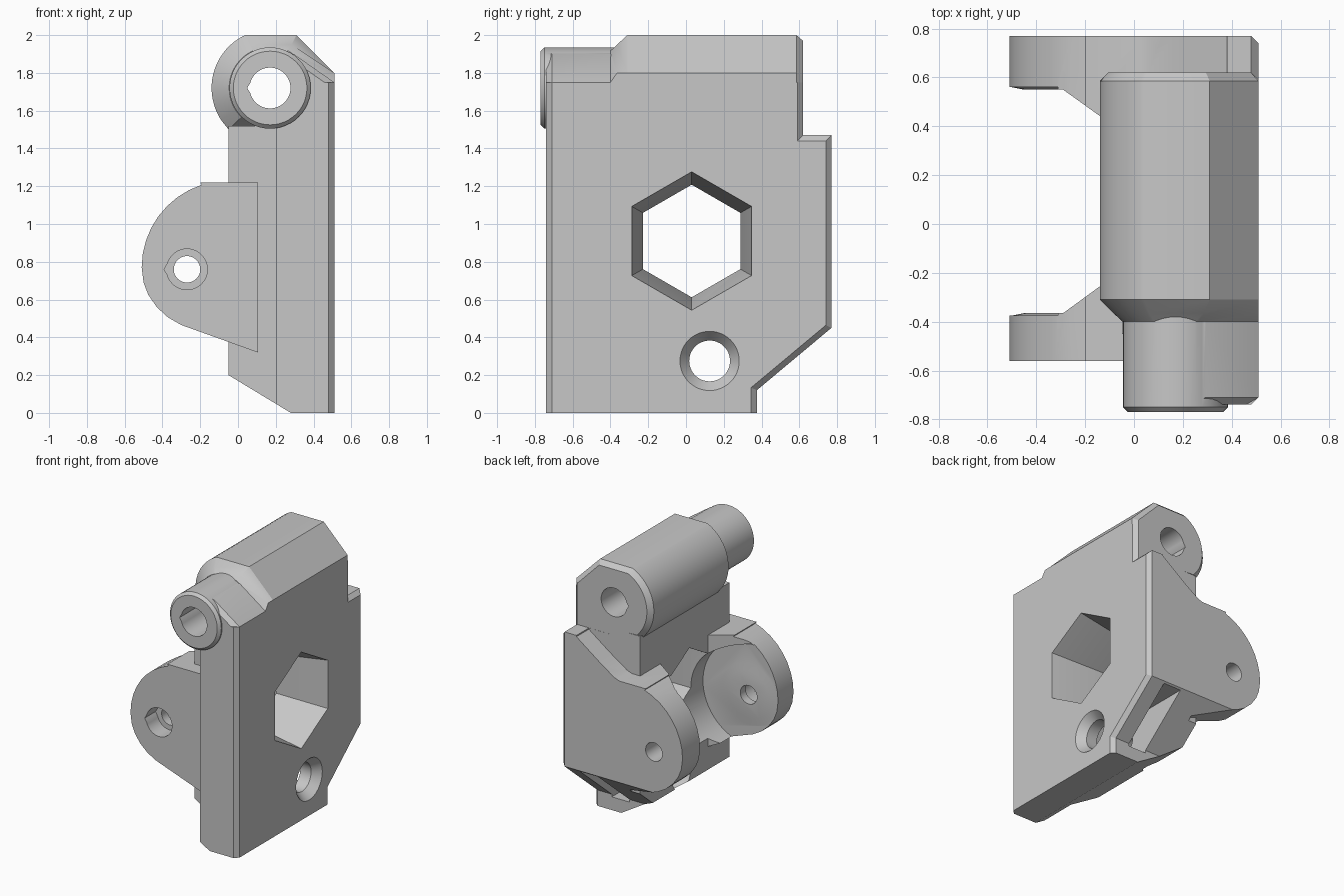
import bpy, bmesh, math

cube = bpy.data.objects.get("Cube")
if cube:
    bpy.data.objects.remove(cube)

grey = bpy.data.materials.new("plain_grey")
grey.use_nodes = True
grey.diffuse_color = (0.57, 0.57, 0.57, 1)
grey.node_tree.nodes["Principled BSDF"].inputs["Base Color"].default_value = (0.57, 0.57, 0.57, 1)

# axis -> placement of a 2D point (u, v) at depth d
PLACE = {"x": lambda u, v, d: (d, u, v),
         "y": lambda u, v, d: (u, d, v),
         "z": lambda u, v, d: (u, v, d)}


def loft(name, axis, sections, bevel=None):
    """Skin matching 2D loops at several depths; bevel = (rule on edge midpoint, width)."""
    bm = bmesh.new()
    rings = [[bm.verts.new(PLACE[axis](u, v, d)) for u, v in loop] for d, loop in sections]
    n = len(rings[0])
    for a, b in zip(rings, rings[1:]):
        for i in range(n):
            j = (i + 1) % n
            bm.faces.new((a[i], a[j], b[j], b[i]))
    bm.faces.new(rings[0])
    bm.faces.new(rings[-1])
    bmesh.ops.recalc_face_normals(bm, faces=bm.faces)
    if bevel:
        rule, width = bevel
        edges = [e for e in bm.edges if rule((e.verts[0].co + e.verts[1].co) / 2)]
        bmesh.ops.bevel(bm, geom=edges, offset=width, segments=1, affect="EDGES")
    mesh = bpy.data.meshes.new(name)
    bm.to_mesh(mesh)
    bm.free()
    mesh.materials.append(grey)
    obj = bpy.data.objects.new(name, mesh)
    bpy.context.collection.objects.link(obj)
    return obj


def prism(name, axis, loop, a, b, bevel=None):
    return loft(name, axis, [(a, loop), (b, loop)], bevel)


def circle(cu, cv, r, n=48, tip=False, turn=0.0):
    """Round loop; tip pulls the -u side out into a small point."""
    pts = []
    for i in range(n):
        t = math.tau * i / n + turn
        pts.append((cu + r * math.cos(t), cv + r * math.sin(t)))
    if tip:
        k = n // 2
        pts[k] = (cu - 1.12 * r, cv)
        for s in (-1, 1):
            pts[k + s] = (cu - 1.07 * r, cv - s * 0.09 * r)
    return pts


def combine(target, tool, operation):
    mod = target.modifiers.new(operation.lower(), "BOOLEAN")
    mod.operation, mod.object, mod.solver = operation, tool, "EXACT"
    bpy.context.view_layer.objects.active = target
    bpy.ops.object.modifier_apply(modifier=mod.name)
    bpy.data.objects.remove(tool)


PIN = (-0.27, 0.76)
BORE = (0.17, 1.72)

# Flat plate, chamfered on the outer rim except along its top and bottom
outline = [(-0.74, 0), (0.375, 0), (0.375, 0.12), (0.77, 0.45), (0.77, 1.47),
           (0.62, 1.47), (0.62, 1.75), (-0.74, 1.75)]
body = prism("idler_body", "x", outline, 0.2, 0.51,
             (lambda m: m.x > 0.5 and 0.01 < m.z < 1.7, 0.03))

# Both pivot arms from one side profile
arm = [(0.105, 0.32), (-0.3, 0.465), (-0.37, 0.505), (-0.43, 0.56), (-0.475, 0.625), (-0.5, 0.69)]
for i in range(9):
    t = math.radians(180 - 9 * i)
    arm.append((-0.05 + 0.46 * math.cos(t), 0.77 + 0.46 * math.sin(t)))
arm += [(-0.2, 1.22), (0.105, 1.22)]
arms = prism("arms", "y", arm, -0.56, 0.77)
gap = [(-0.6, 0.56), (-0.45, 0.55), (-0.29, 0.55), (0.1, 0.27),
       (0.1, -0.08), (-0.29, -0.365), (-0.45, -0.365), (-0.6, -0.375)]
combine(arms, prism("arm_gap", "z", gap, 0, 1.6), "DIFFERENCE")

# Thick middle block and the rear flange that carries the back arm
block = [(-0.45, 0), (0.62, 0), (0.62, 1.52), (-0.45, 1.52)]
combine(arms, prism("middle_block", "x", block, -0.05, 0.3), "UNION")
flange = [(0.02, 0.3), (0.45, 0.3), (0.45, 1.46), (0.38, 1.46), (0.16, 1.3), (0.06, 1.235), (0.02, 1.22)]
combine(arms, prism("rear_flange", "y", flange, 0.5, 0.77), "UNION")
slope = [(0.375, -0.1), (0.375, 0.12), (0.77, 0.45), (0.9, 0.557), (0.9, -0.1)]
combine(arms, prism("rear_slope", "x", slope, -0.7, 0.7), "DIFFERENCE")
combine(body, arms, "UNION")

# Barrel along the top, tapering at the front and chamfered at the back
barrel = [(-0.05, 1.5)]
for i in range(19):
    t = math.radians(213 - 5.3 * i)
    barrel.append((BORE[0] + 0.31 * math.cos(t), BORE[1] + 0.31 * math.sin(t)))
barrel += [(0.04, 2), (0.31, 2), (0.51, 1.8), (0.51, 1.5)]


def shrink(s, right, shoulder):
    loop = [(BORE[0] + s * (u - BORE[0]), BORE[1] + s * (v - BORE[1])) for u, v in barrel[:-2]]
    return loop + [(right, shoulder), (right, 1.5)]


combine(body, loft("barrel", "y", [(-0.4, shrink(0.7, 0.51, 1.75)), (-0.365, shrink(0.82, 0.51, 1.8)),
                                   (-0.31, barrel), (0.585, barrel),
                                   (0.62, shrink(0.89, 0.48, 1.78))]), "UNION")

# Round nose in front of the barrel with a shoulder down to the plate
shoulder = [(0.21, 1.6), (0.21, 1.92), (0.295, 1.9), (0.51, 1.75), (0.51, 1.6)]
combine(body, prism("nose_shoulder", "y", shoulder, -0.74, -0.35,
                    (lambda m: m.y < -0.7 and m.x > 0.35 and m.z > 1.65, 0.03)), "UNION")
combine(body, loft("nose", "y", [(-0.77, circle(*BORE, 0.195)), (-0.75, circle(*BORE, 0.215)),
                                 (-0.3, circle(*BORE, 0.215))]), "UNION")

# Sloped underside and the step above the back arm
under = [(-0.1, 0.23), (0.28, 0), (0.28, -0.1), (-0.1, -0.1)]
combine(body, prism("underside", "y", under, -1, 0.5), "DIFFERENCE")
step = [(0, 1.222), (0.06, 1.235), (0.16, 1.3), (0.38, 1.46), (0.38, 1.6), (0, 1.6)]
combine(body, prism("flange_step", "y", step, 0.621, 0.9), "DIFFERENCE")

# Round wheel cavity with thin washers on the inner arm faces
combine(body, prism("wheel_cavity", "y", circle(*PIN, 0.39, 64), -0.375, 0.56), "DIFFERENCE")
for face, direction in ((-0.375, 1), (0.56, -1)):
    washer = [(face - 0.03 * direction, circle(*PIN, 0.23)), (face, circle(*PIN, 0.23)),
              (face + 0.01 * direction, circle(*PIN, 0.18))]
    combine(body, loft("washer", "y", washer), "UNION")

# Holes: barrel bore, pivot pin with its recess, hexagon window
combine(body, prism("bore", "y", circle(*BORE, 0.108, tip=True), -1, 1), "DIFFERENCE")
combine(body, prism("pin_hole", "y", circle(*PIN, 0.07), -1, 1), "DIFFERENCE")
combine(body, prism("pin_recess", "y", circle(*PIN, 0.108, tip=True), -0.7, -0.43), "DIFFERENCE")
window = [(x, circle(0.03, 0.91, r, 6, turn=math.pi / 6))
          for x, r in ((0.52, 0.368), (0.12, 0.298), (-0.3, 0.298))]
combine(body, loft("hex_window", "x", window), "DIFFERENCE")

# Countersunk screw hole and the nut slot that opens on the rear slope
screw = [(0.52, circle(0.125, 0.275, 0.165)), (0.45, circle(0.125, 0.275, 0.108)),
         (-0.3, circle(0.125, 0.275, 0.108))]
combine(body, loft("screw_hole", "x", screw), "DIFFERENCE")
slot = [(-0.075, 0.275), (0.025, 0.1), (0.9, 0.1), (0.9, 0.44), (0.025, 0.44)]
combine(body, prism("nut_slot", "x", slot, 0.21, 0.36), "DIFFERENCE")

# Smooth the round surfaces, keep machined edges crisp
bpy.ops.object.select_all(action="DESELECT")
body.select_set(True)
bpy.context.view_layer.objects.active = body
bpy.ops.object.shade_smooth_by_angle(angle=math.radians(25))
